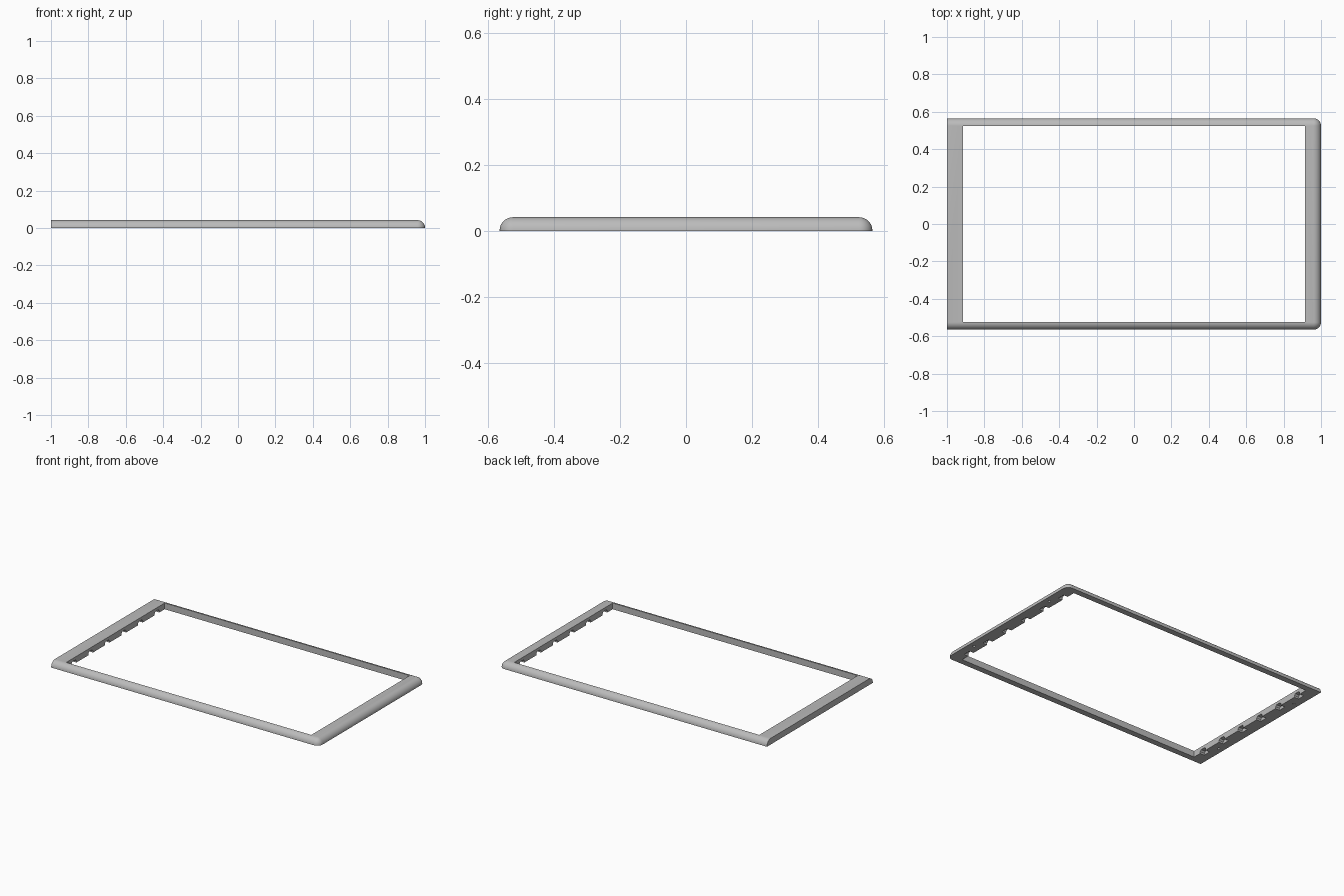
import bpy, bmesh, math
from mathutils import Matrix

if "Cube" in bpy.data.objects:
    bpy.data.objects.remove(bpy.data.objects["Cube"])

W, D, H = 1.0, 0.565, 0.042      # half length, half depth, height
R, LIP = 0.040, 0.002            # edge rounding radius, straight lip at the base
IN_X, IN_Y = 0.915, 0.525        # half size of the opening
SEG = 8

grey = bpy.data.materials.new("light_grey")
grey.diffuse_color = (0.50, 0.50, 0.50, 1)
grey.use_nodes = True
grey.node_tree.nodes["Principled BSDF"].inputs["Base Color"].default_value = grey.diffuse_color


def to_object(name, bm):
    bmesh.ops.recalc_face_normals(bm, faces=bm.faces)
    mesh = bpy.data.meshes.new(name)
    bm.to_mesh(mesh)
    bm.free()
    ob = bpy.data.objects.new(name, mesh)
    bpy.context.collection.objects.link(ob)
    ob.data.materials.append(grey)
    return ob


def outline(inset):
    """Plan outline: square left end, rounded right corners."""
    r, pts = R - inset, [(-W, -D + inset)]
    for sy, start in ((-1, -90), (1, 0)):
        for i in range(SEG + 1):
            a = math.radians(start + 90 * i / SEG)
            pts.append((W - R + r * math.cos(a), sy * (D - R) + r * math.sin(a)))
    return pts + [(-W, D - inset)]


# Frame slab with rounded upper edges on front, back and right
bm = bmesh.new()
layers = [(0, 0)]
for i in range(SEG + 1):
    t = math.radians(90 * i / SEG)
    layers.append((min(R * (1 - math.cos(t)), R - 0.0005), LIP + R * math.sin(t)))
rings = [[bm.verts.new((x, y, z)) for x, y in outline(d)] for d, z in layers]
n = len(rings[0])
for a, b in zip(rings, rings[1:]):
    for i in range(n):
        j = (i + 1) % n
        bm.faces.new((a[i], a[j], b[j], b[i]))
bm.faces.new(rings[0][::-1])
bm.faces.new(rings[-1])
frame = to_object("frame", bm)

# Rectangular opening cutter
bm = bmesh.new()
bmesh.ops.create_cube(bm, size=1, matrix=Matrix.Diagonal((2 * IN_X, 2 * IN_Y, 1, 1)))
opening = to_object("opening_cutter", bm)

# Underside notches along both short rails, plus small screw holes
bm = bmesh.new()
profile = [(-0.025, -0.02), (0.025, -0.02), (0.025, 0.012),
           (0.016, 0.022), (-0.016, 0.022), (-0.025, 0.012)]
for sx in (-1, 1):
    for k in range(6):
        yc = (k - 2.5) * 0.177
        ends = [[bm.verts.new((sx * x, yc + y, z)) for y, z in profile]
                for x in (IN_X - 0.02, IN_X + 0.032)]
        for i in range(6):
            j = (i + 1) % 6
            bm.faces.new((ends[0][i], ends[0][j], ends[1][j], ends[1][i]))
        bm.faces.new(ends[0])
        bm.faces.new(ends[1][::-1])
    for sy in (-1, 1):
        bmesh.ops.create_cone(bm, cap_ends=True, segments=16, radius1=0.008, radius2=0.008,
                              depth=0.04, matrix=Matrix.Translation((sx * 0.965, sy * 0.354, 0)))
notches = to_object("notch_cutter", bm)

# Cut the frame and discard the cutters
bpy.context.view_layer.objects.active = frame
frame.select_set(True)
for cutter in (opening, notches):
    mod = frame.modifiers.new("cut", 'BOOLEAN')
    mod.operation, mod.solver, mod.object = 'DIFFERENCE', 'EXACT', cutter
    bpy.ops.object.modifier_apply(modifier=mod.name)
    bpy.data.objects.remove(cutter)

bpy.ops.object.shade_smooth_by_angle(angle=math.radians(30))
